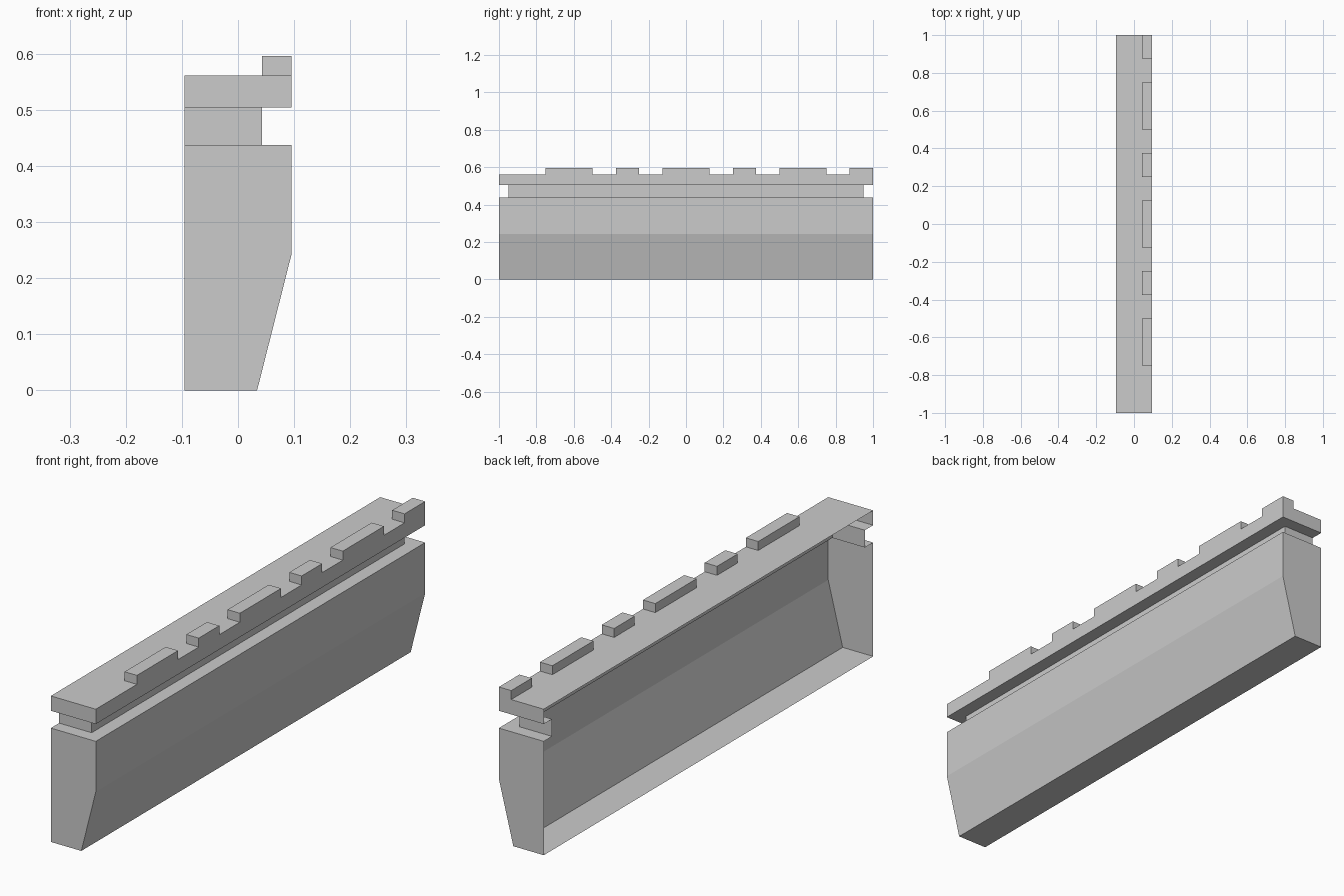
import bpy, bmesh

if "Cube" in bpy.data.objects:
    bpy.data.objects.remove(bpy.data.objects["Cube"])

BACK, FRONT, INSET = -0.0955, 0.0955, 0.043
LEDGE, NECK_TOP, SLAB_TOP, TOOTH_TOP = 0.4375, 0.504, 0.561, 0.5955


def u_ring(bm, x, h, z):
    """Three-sided outline, open along the back."""
    return [bm.verts.new(p) for p in
            ((BACK, -h, z), (x, -h, z), (x, h, z), (BACK, h, z))]


def shell(bm, levels):
    """Skin a stack of open outlines, bottom to top."""
    rings = [u_ring(bm, *level) for level in levels]
    for low, high in zip(rings, rings[1:]):
        for i in range(3):
            bm.faces.new((low[i], low[i + 1], high[i + 1], high[i]))
    return rings


def finish(bm, name):
    bmesh.ops.remove_doubles(bm, verts=bm.verts, dist=1e-5)
    mesh = bpy.data.meshes.new(name)
    bm.to_mesh(mesh)
    bm.free()
    obj = bpy.data.objects.new(name, mesh)
    bpy.context.collection.objects.link(obj)


# Tapered wall with floor and the upper ledge, open at the back
bm = bmesh.new()
rings = shell(bm, [(0.034, 1, 0), (FRONT, 1, 0.243), (FRONT, 1, LEDGE),
                   (INSET, 0.95, LEDGE)])
bm.faces.new(rings[0][::-1])
finish(bm, "wall_body")

# Recessed band
bm = bmesh.new()
shell(bm, [(INSET, 0.95, LEDGE), (INSET, 0.95, NECK_TOP)])
finish(bm, "recessed_band")

# Coping slab: underside and rim, then a top whose front cells rise as teeth
bm = bmesh.new()
shell(bm, [(INSET, 0.95, NECK_TOP), (FRONT, 1, NECK_TOP), (FRONT, 1, SLAB_TOP)])
teeth = [(-0.75, -0.5), (-0.375, -0.25), (-0.125, 0.125),
         (0.25, 0.375), (0.5, 0.75), (0.875, 1.0)]
breaks = sorted({-1.0, 1.0, *(y for t in teeth for y in t)})
raised = []
for y0, y1 in zip(breaks, breaks[1:]):
    for x0, x1 in ((BACK, INSET), (INSET, FRONT)):
        face = bm.faces.new([bm.verts.new((x, y, SLAB_TOP)) for x, y in
                             ((x0, y0), (x1, y0), (x1, y1), (x0, y1))])
        if x0 == INSET and (y0, y1) in teeth:
            raised.append(face)
bmesh.ops.remove_doubles(bm, verts=bm.verts, dist=1e-5)
ext = bmesh.ops.extrude_face_region(bm, geom=raised)["geom"]
bmesh.ops.delete(bm, geom=[f for f in raised if f.is_valid], context='FACES_ONLY')
for v in ext:
    if isinstance(v, bmesh.types.BMVert):
        v.co.z = TOOTH_TOP
finish(bm, "toothed_coping")
